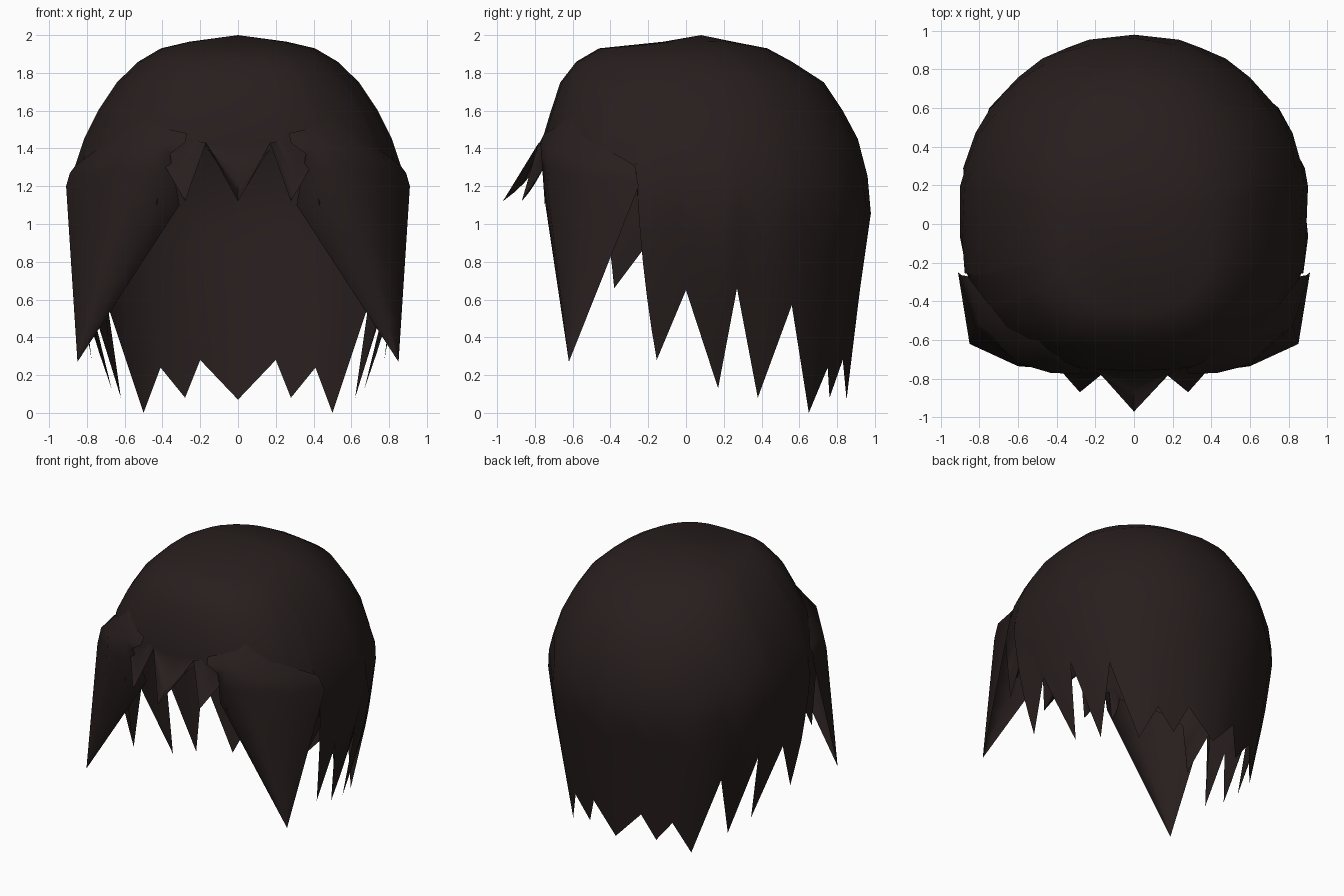
import bpy
import math
from mathutils import Vector

if "Cube" in bpy.data.objects:
    bpy.data.objects.remove(bpy.data.objects["Cube"], do_unlink=True)

hair = bpy.data.materials.new("dark brown hair")
hair.use_nodes = True
colour = (0.021, 0.0135, 0.013, 1)
hair.diffuse_color = colour
hair.node_tree.nodes["Principled BSDF"].inputs["Base Color"].default_value = colour
hair.node_tree.nodes["Principled BSDF"].inputs["Roughness"].default_value = 0.8


def make_object(name, verts, faces):
    mesh = bpy.data.meshes.new(name)
    mesh.from_pydata(verts, [], faces)
    mesh.materials.append(hair)
    obj = bpy.data.objects.new(name, mesh)
    bpy.context.collection.objects.link(obj)
    bpy.ops.object.select_all(action="DESELECT")
    obj.select_set(True)
    bpy.context.view_layer.objects.active = obj
    bpy.ops.object.shade_smooth_by_angle(angle=math.radians(50))
    return obj


# Head shape: height, half width, front y, back y
RINGS = [(1.965, .26, -.12, .25), (1.93, .41, -.46, .43), (1.86, .53, -.58, .56),
         (1.75, .645, -.665, .73), (1.6, .745, -.715, .83), (1.45, .82, -.76, .91),
         (1.2, .905, -.755, .975), (1.1, .915, -.75, .985), (.65, .88, -.72, .92),
         (0, .78, -.68, .84)]
MID = .1
SQUARE = .76


def surface(angle, z):
    """Point on the head shape; angle 0 is the back, 180 degrees the front."""
    for a, b in zip(RINGS, RINGS[1:]):
        if z >= b[0]:
            break
    t = (a[0] - z) / (a[0] - b[0])
    _, rx, front, back = [p + (q - p) * t for p, q in zip(a, b)]
    s, c = math.sin(angle), math.cos(angle)
    mid = min(MID, (front + back) / 2 + .08)
    if c > 0:
        return Vector((rx * s, mid + (back - mid) * c, z))
    # The front half is a little squarer than an ellipse
    x = math.copysign(abs(s) ** SQUARE, s)
    return Vector((rx * x, mid - (mid - front) * abs(c) ** SQUARE, z))


# Jagged lower edge from the middle of the back, round the left, to the front
EDGE = [(0, .85, .07), (.2, .83, .28), (.28, .76, .08), (.41, .75, .24),
        (.5, .65, 0), (.69, .56, .57), (.62, .38, .08), (.8, .27, .66),
        (.67, .17, .13), (.82, 0, .65), (.775, -.155, .28), (.85, -.185, .92),
        (.8, -.38, .66), (.8, -.42, 1.05), (.72, -.52, 1.15), (.6, -.64, 1.25),
        (.46, -.72, 1.27), (.43, -.75, 1.1), (.395, -.74, 1.32),
        (.28, -.87, 1.12), (.17, -.78, 1.43), (0, -.97, 1.12)]
LOOP = EDGE + [(-x, y, z) for x, y, z in EDGE[-2:0:-1]]
STEPS = 7

# Cap: dome rings, then strands flowing down to the jagged edge
verts, faces = [(0, .08, 2)], []
for point in LOOP:
    tip = Vector(point)
    angle = math.atan2(tip.x / .9, (tip.y - MID) / .87)
    column = [surface(angle, r[0]) for r in RINGS[:6]]
    top = RINGS[5][0]
    shift = tip - surface(angle, tip.z)
    for k in range(1, STEPS + 1):
        t = k / STEPS
        column.append(surface(angle, top + (tip.z - top) * t) + shift * t ** 2.2)
    verts += column
size, count = len(RINGS[:6]) + STEPS, len(LOOP)
for i in range(count):
    a, b = 1 + i * size, 1 + (i + 1) % count * size
    faces.append((0, b, a))
    faces += [(a + k + 1, a + k, b + k, b + k + 1) for k in range(size - 1)]
make_object("hair_cap", verts, faces)

# Side locks: rim sunk in the cap, a fold, a curled band, then one long point
RIM = [(.27, -.75, 1.48), (.36, -.71, 1.50), (.49, -.605, 1.58),
       (.70, -.48, 1.43), (.86, -.27, 1.31)]
FOLD = [(.28, -.775, 1.43), (.43, -.77, 1.42), (.6, -.72, 1.39),
        (.80, -.515, 1.32), (.89, -.265, 1.27)]
BAND = [(.31, -.66, 1.10), (.41, -.75, 1.14), (.6, -.735, 1.2),
        (.82, -.53, 1.2), (.91, -.25, 1.2)]
NOTCH = [(.36, -.76, 1.37)] + [tuple((Vector(p) + Vector(q)) / 2)
                               for p, q in zip(FOLD[1:], BAND[1:])]
POINT = Vector((.85, -.62, .27))

for name, side in (("left_lock", 1), ("right_lock", -1)):
    rows = [RIM, FOLD, NOTCH, BAND]
    rows += [[Vector(p).lerp(POINT, t) for p in BAND] for t in (.25, .5, .75, .97)]
    verts = [(side * p[0], p[1], p[2]) for row in rows for p in row]
    verts.append((side * POINT.x, POINT.y, POINT.z))
    n, last = len(RIM), len(rows) - 1
    faces = []
    for j in range(n - 1):
        for r in range(last):
            a, b = r * n + j, (r + 1) * n + j
            faces.append((a, b, b + 1, a + 1))
        faces.append((last * n + j, len(verts) - 1, last * n + j + 1))
    if side < 0:
        faces = [f[::-1] for f in faces]
    make_object(name, verts, faces)
